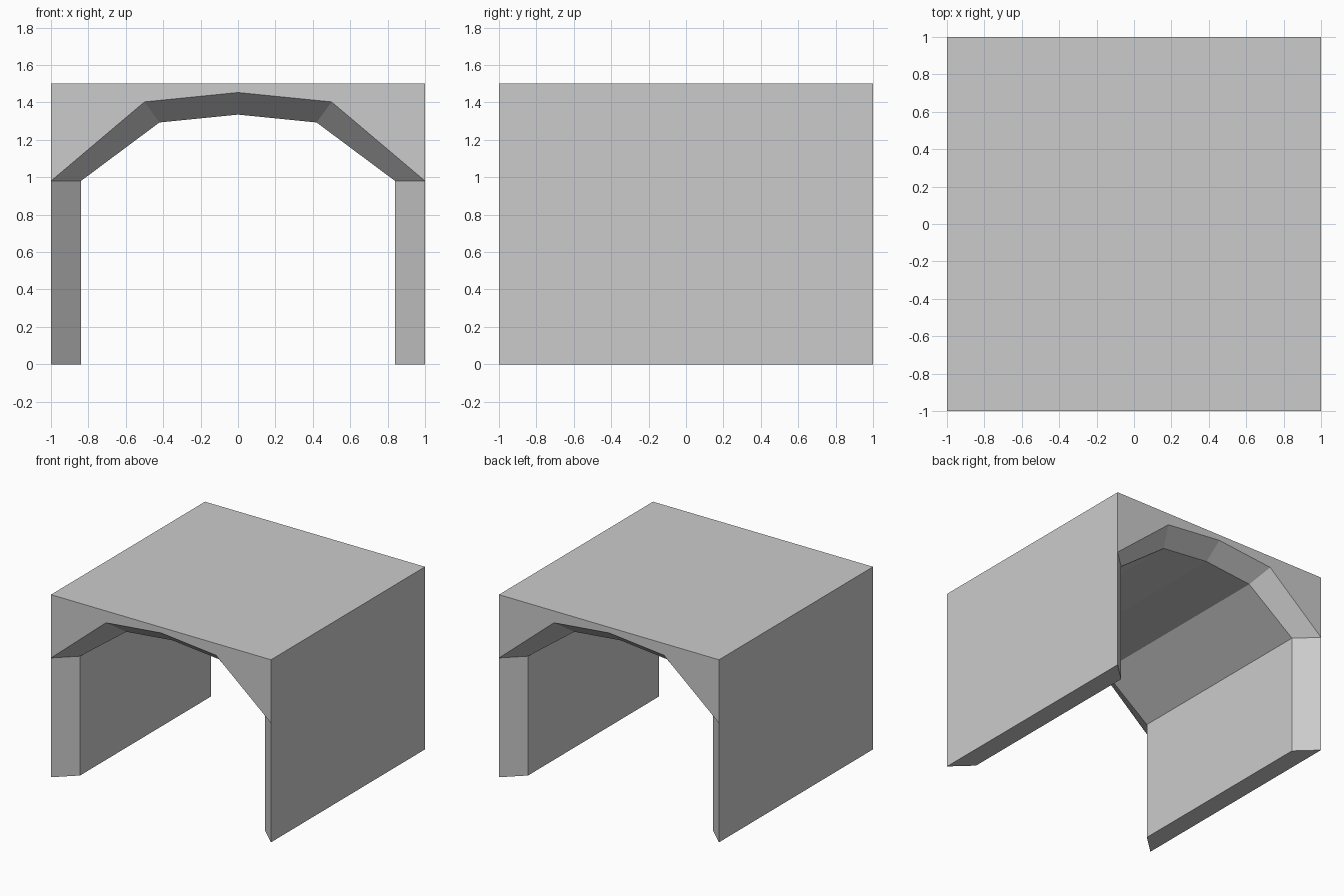
import bpy, bmesh

if "Cube" in bpy.data.objects:
    bpy.data.objects.remove(bpy.data.objects["Cube"])


def mirrored(half):
    """Complete a left-half profile (ending on x = 0) across the centre."""
    return half + [(-x, z) for x, z in reversed(half[:-1])]


# Opening profile at the end faces, and the narrower profile inside the tunnel
mouth = mirrored([(-1, 0), (-1, 0.98), (-0.5, 1.403), (0, 1.453)])
tunnel = mirrored([(-0.84, 0), (-0.84, 0.98), (-0.42, 1.293), (0, 1.335)])
TOP = 1.5

bm = bmesh.new()
stations = [(-1, mouth), (-0.85, tunnel), (0.85, tunnel), (1, mouth)]
loops = [[bm.verts.new((x, y, z)) for x, z in prof] for y, prof in stations]

# Bevelled mouths and tunnel lining
for a, b in zip(loops, loops[1:]):
    for i in range(len(a) - 1):
        bm.faces.new((a[i], a[i + 1], b[i + 1], b[i]))

# Spandrel walls above each mouth
front, back = loops[0], loops[-1]
corners = []
for loop, y in ((front, -1), (back, 1)):
    left, right = (bm.verts.new((x, y, TOP)) for x in (-1, 1))
    bm.faces.new(loop[1:-1] + [right, left])
    corners.append((left, right))
(fl, fr), (bl, br) = corners

# Flat roof, outer side walls and undersides of the legs
bm.faces.new((fl, fr, br, bl))
bm.faces.new((front[0], front[1], fl, bl, back[1], back[0]))
bm.faces.new((front[-1], front[-2], fr, br, back[-2], back[-1]))
for end in (0, -1):
    bm.faces.new([loop[end] for loop in loops])

bmesh.ops.recalc_face_normals(bm, faces=bm.faces)
mesh = bpy.data.meshes.new("arched_tunnel")
bm.to_mesh(mesh)
bm.free()
bpy.context.collection.objects.link(bpy.data.objects.new("arched_tunnel", mesh))
